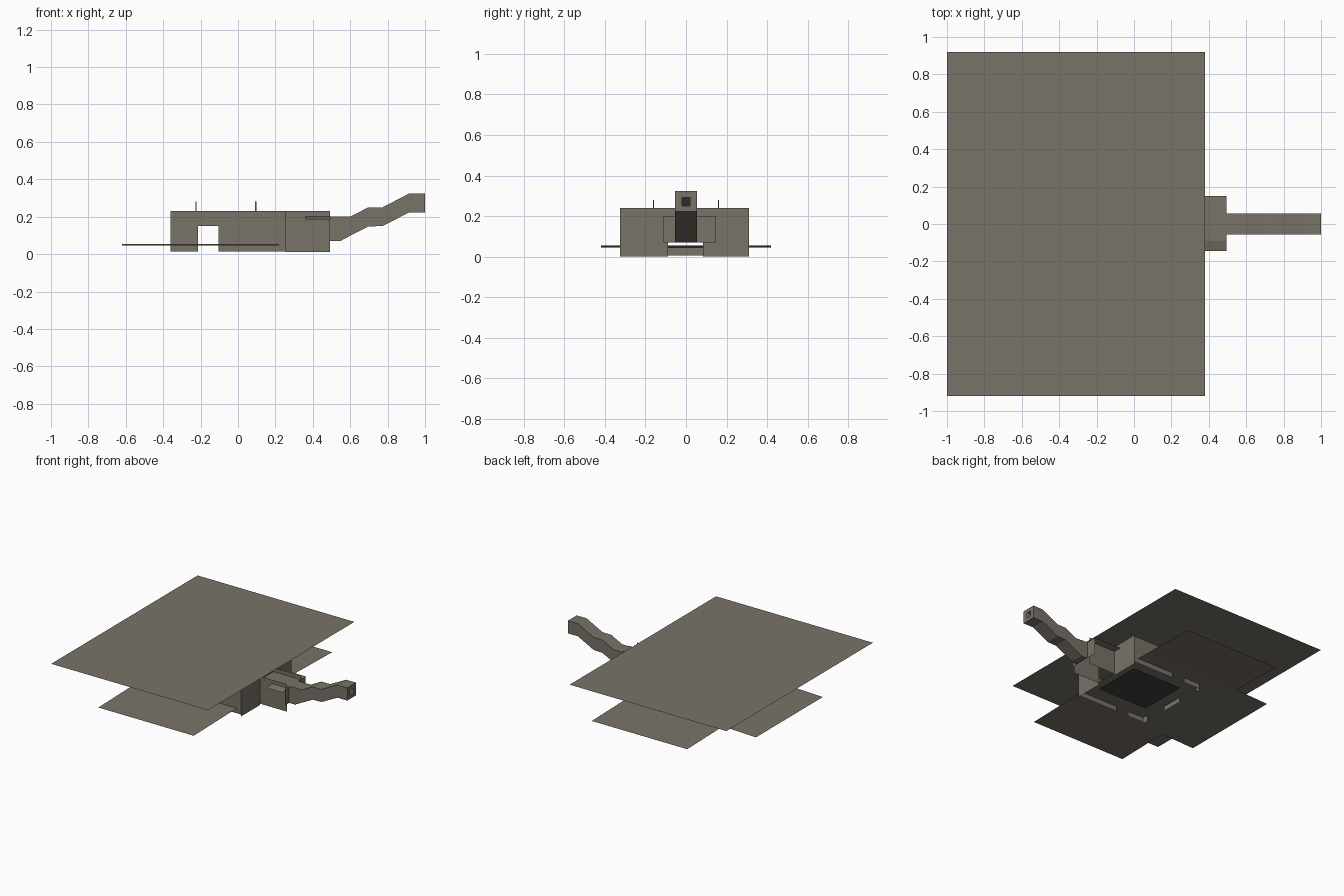
import bpy

# ---- materials
def mat(name, c):
    m = bpy.data.materials.new(name)
    m.diffuse_color = (*c, 1)
    return m

TAUPE = mat("taupe sheet", (0.19, 0.17, 0.138))
BLACK = mat("black panel", (0.05, 0.05, 0.05))

# ---- helpers: each part is a set of flat quads
def sheets(name, quads, m=TAUPE):
    verts = [p for q in quads for p in q]
    faces = [tuple(range(4 * i, 4 * i + 4)) for i in range(len(quads))]
    me = bpy.data.meshes.new(name)
    me.from_pydata(verts, [], faces)
    me.materials.append(m)
    ob = bpy.data.objects.new(name, me)
    bpy.context.collection.objects.link(ob)
    return ob

def qx(x, y0, y1, z0, z1):
    return [(x, y0, z0), (x, y1, z0), (x, y1, z1), (x, y0, z1)]

def qy(y, x0, x1, z0, z1):
    return [(x0, y, z0), (x1, y, z0), (x1, y, z1), (x0, y, z1)]

def qz(z, x0, x1, y0, y1):
    return [(x0, y0, z), (x1, y0, z), (x1, y1, z), (x0, y1, z)]

# ---- large upper sheet
sheets("roof_sheet", [qz(0.31, -1, 0.38, -0.92, 0.92)])

# ---- lower sheet: centre and three arms drooping slightly outward
ZI, ZO = 0.055, 0.045
arms = [qz(ZI, -0.62, 0.22, -0.42, 0.42),
        [(-0.91, -0.42, ZO), (-0.62, -0.42, ZI), (-0.62, 0.42, ZI), (-0.91, 0.42, ZO)]]
for s in (-1, 1):
    arms.append([(-0.62, s * 0.42, ZI), (0.22, s * 0.42, ZI),
                 (0.22, s * 0.87, ZO), (-0.62, s * 0.87, ZO)])
sheets("lower_sheet", arms)

# ---- black panel under the middle of the lower sheet
sheets("bottom_panel", [qz(0.04, -0.27, 0.17, -0.19, 0.2)], BLACK)

# ---- side walls with a gap, and their end walls
for y, nm in ((-0.325, "front"), (0.311, "back")):
    sheets(nm + "_wall", [qy(y, -0.36, -0.215, 0.015, 0.23),
                          qy(y, -0.215, -0.105, 0.15, 0.23),
                          qy(y, -0.105, 0.255, 0.015, 0.23)])
sheets("right_wall", [qx(0.255, -0.325, -0.09, 0, 0.24),
                      qx(0.255, 0.085, 0.311, 0, 0.24),
                      qx(0.255, -0.09, 0.085, 0.2, 0.24)])
sheets("left_wall", [qx(-0.36, -0.325, -0.09, 0.055, 0.24),
                     qx(-0.36, 0.085, 0.311, 0.055, 0.24),
                     qx(-0.36, -0.09, 0.085, 0.15, 0.24),
                     qx(-0.36, -0.09, 0.085, 0.005, 0.045),
                     qx(-0.36, -0.325, -0.275, 0.005, 0.055),
                     qx(-0.36, 0.27, 0.311, 0.005, 0.055)])

# ---- top tray and its four thin pegs
sheets("tray", [qz(0.232, -0.225, 0.095, -0.16, 0.16)])
for i, x in enumerate((-0.225, 0.095)):
    for j, y in enumerate((-0.16, 0.16)):
        bpy.ops.mesh.primitive_cube_add(size=1, location=(x, y, 0.255))
        peg = bpy.context.object
        peg.name = f"peg_{i}{j}"
        peg.scale = (0.006, 0.006, 0.05)
        peg.data.materials.append(TAUPE)

# ---- connector box between the body and the duct
sheets("connector_box", [qy(-0.09, 0.255, 0.493, 0.012, 0.23),
                         qy(0.085, 0.255, 0.493, 0.012, 0.23),
                         qx(0.493, -0.11, 0.145, 0.07, 0.2),
                         qz(0.2, 0.255, 0.495, -0.09, 0.15),
                         [(0.36, -0.145, 0.185), (0.495, -0.145, 0.185),
                          (0.495, -0.09, 0.2), (0.36, -0.09, 0.2)]])
sheets("duct_collar", [qy(s * 0.06, 0.493, 0.553, 0.07, 0.2) for s in (-1, 1)])

# ---- stepped square duct rising to the right
top = [(0.493, 0.2), (0.6, 0.2), (0.697, 0.25), (0.773, 0.25), (0.913, 0.323), (1, 0.323)]
bot = [(0.493, 0.07), (0.545, 0.07), (0.697, 0.148), (0.773, 0.15), (0.913, 0.222), (1, 0.222)]
W = 0.055
duct = []
for i in range(len(top) - 1):
    (a, za), (b, zb) = top[i], top[i + 1]
    (c, zc), (d, zd) = bot[i], bot[i + 1]
    duct.append([(a, -W, za), (b, -W, zb), (b, W, zb), (a, W, za)])
    duct.append([(c, W, zc), (d, W, zd), (d, -W, zd), (c, -W, zc)])
    duct.append([(c, -W, zc), (d, -W, zd), (b, -W, zb), (a, -W, za)])
    duct.append([(a, W, za), (b, W, zb), (d, W, zd), (c, W, zc)])
# end cap with a small square opening
duct += [qx(1, -W, W, 0.222, 0.25), qx(1, -W, W, 0.292, 0.323),
         qx(1, -W, -0.02, 0.25, 0.292), qx(1, 0.02, W, 0.25, 0.292)]
sheets("duct", duct)
